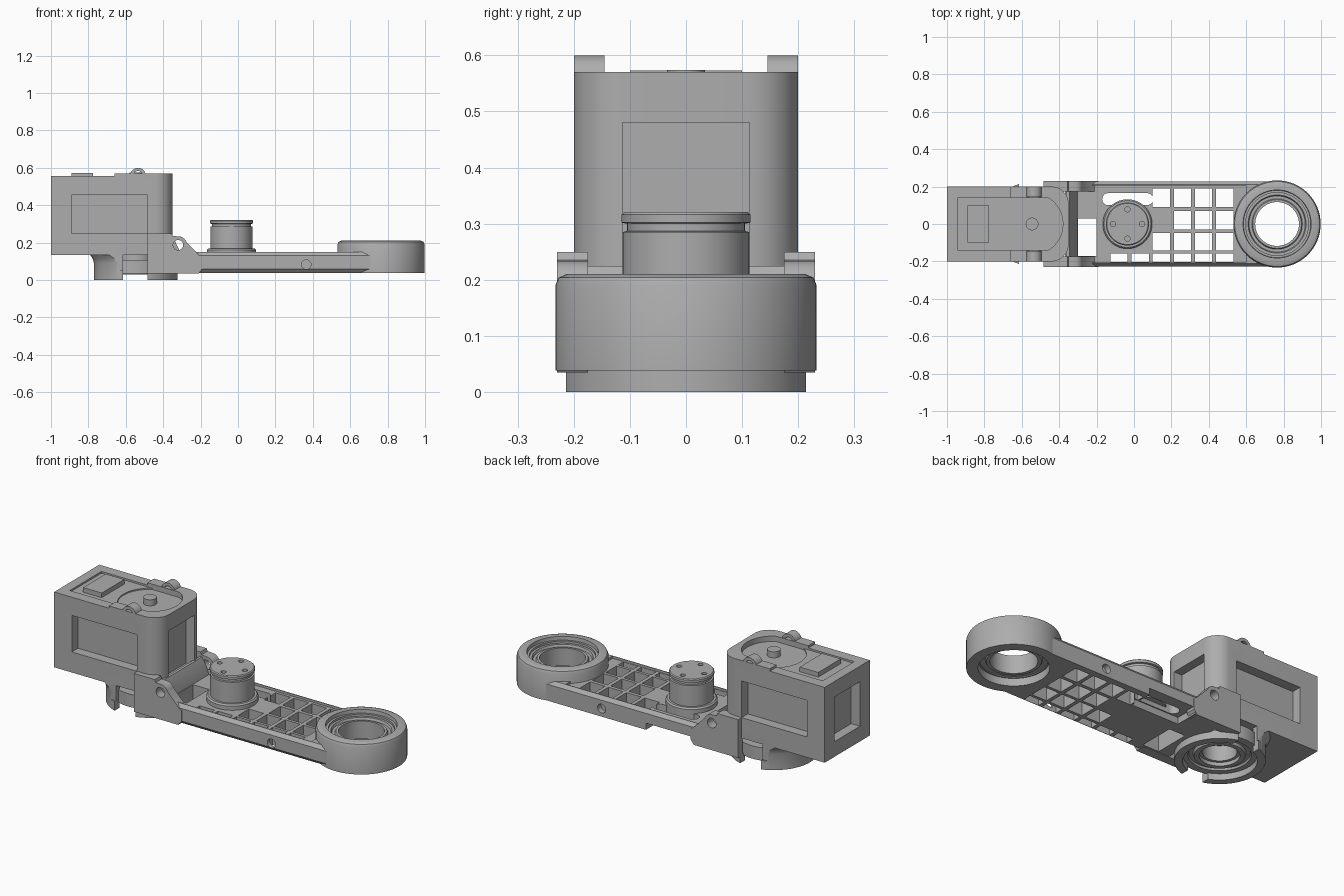
import bpy, bmesh, math
from mathutils import Vector

if "Cube" in bpy.data.objects:
    bpy.data.objects.remove(bpy.data.objects["Cube"])

grey = bpy.data.materials.new("neutral grey")
grey.use_nodes = True
colour = (0.42, 0.42, 0.42, 1)
grey.diffuse_color = colour
grey.node_tree.nodes["Principled BSDF"].inputs["Base Color"].default_value = colour


def finish(name, bm):
    bmesh.ops.recalc_face_normals(bm, faces=bm.faces)
    mesh = bpy.data.meshes.new(name)
    bm.to_mesh(mesh)
    bm.free()
    mesh.materials.append(grey)
    ob = bpy.data.objects.new(name, mesh)
    bpy.context.collection.objects.link(ob)
    return ob


def boxes(name, spans):
    """Separate boxes in one object, each given as x, y and z ranges."""
    bm = bmesh.new()
    for span in spans:
        made = bmesh.ops.create_cube(bm, size=1)["verts"]
        for v in made:
            v.co = Vector([(a + b) / 2 + c * (b - a) for c, (a, b) in zip(v.co, span)])
    return finish(name, bm)


def box(name, x, y, z):
    return boxes(name, [(x, y, z)])


def prism(name, outline, axis, low, high):
    """Outline extruded along x, y or z."""
    place = {"x": lambda a, b, c: (c, a, b), "y": lambda a, b, c: (a, c, b),
             "z": lambda a, b, c: (a, b, c)}[axis]
    bm = bmesh.new()
    face = bm.faces.new([bm.verts.new(place(a, b, low)) for a, b in outline])
    out = bmesh.ops.extrude_face_region(bm, geom=[face])["geom"]
    shift = Vector(place(0, 0, high - low))
    bmesh.ops.translate(bm, vec=shift, verts=[v for v in out if isinstance(v, bmesh.types.BMVert)])
    return finish(name, bm)


def circle(a, b, r, n=32, start=0, end=360):
    angles = [math.radians(start + (end - start) * i / n) for i in range(n + (end - start < 360))]
    return [(a + r * math.cos(t), b + r * math.sin(t)) for t in angles]


def rod(name, a, b, r, axis, low, high, n=32):
    return prism(name, circle(a, b, r, n), axis, low, high)


def lathe(name, profile, x, n=64):
    """Closed radius and height profile turned round an upright axis."""
    bm = bmesh.new()
    rings = []
    for i in range(n):
        t = math.tau * i / n
        rings.append([bm.verts.new((x + r * math.cos(t), r * math.sin(t), z)) for r, z in profile])
    for i in range(n):
        a, b = rings[i], rings[(i + 1) % n]
        for j in range(len(profile)):
            k = (j + 1) % len(profile)
            bm.faces.new((a[j], b[j], b[k], a[k]))
    return finish(name, bm)


def cut(ob, *cutters):
    for cutter in cutters:
        mod = ob.modifiers.new("cut", "BOOLEAN")
        mod.operation, mod.solver, mod.object = "DIFFERENCE", "EXACT", cutter
        bpy.context.view_layer.objects.active = ob
        bpy.ops.object.modifier_apply(modifier=mod.name)
        bpy.data.objects.remove(cutter)
    return ob


# Joint housing with rounded front corners and recessed windows
JOINT = -0.545
plan = [(-1, 0.2), (-1, -0.2)] + circle(-0.44, -0.11, 0.09, 10, -90, 0) + circle(-0.44, 0.11, 0.09, 10, 0, 90)
housing = prism("joint_housing", plan, "z", 0.135, 0.57)
recess = [(x, max(-0.14, min(0.14, y))) for x, y in circle(JOINT, 0, 0.165, 48)]
cut(housing,
    box("c", (-1.1, -0.66), (-0.3, 0.3), (0.557, 0.7)),
    box("c", (-0.945, -0.60), (-0.14, 0.14), (0.547, 0.7)),
    prism("c", recess, "z", 0.54, 0.7),
    box("c", (-0.89, -0.485), (-0.3, -0.145), (0.25, 0.455)),
    box("c", (-0.89, -0.485), (0.145, 0.3), (0.25, 0.455)),
    box("c", (-0.4, -0.2), (-0.113, 0.113), (0.2, 0.48)),
    box("c", (-1.1, -0.945), (-0.113, 0.113), (0.22, 0.47)))
box("top_pad", (-0.89, -0.775), (-0.1, 0.1), (0.53, 0.573))
rod("joint_shaft", JOINT, 0, 0.034, "z", 0.5, 0.574)

# Screw lugs on top of the housing
for side, low in (("right", -0.2), ("left", 0.145)):
    lug = rod(side + "_top_lug", -0.535, 0.558, 0.042, "y", low, low + 0.055)
    cut(lug, rod("c", -0.535, 0.558, 0.025, "y", low - 0.1, low + 0.2))

# Joint bearing and split collar below the housing
lathe("joint_bearing", [(0.1, 0.03), (0.125, 0.03), (0.13, 0.045), (0.15, 0.045), (0.155, 0.035),
                        (0.195, 0.035), (0.195, 0.107), (0.1, 0.107)], JOINT)
lathe("joint_spindle", [(0.085, 0.05), (0.105, 0.05), (0.105, 0.15), (0.085, 0.15)], JOINT)
collar = lathe("rear_collar", [(0.185, 0), (0.225, 0), (0.225, 0.09), (0.232, 0.115), (0.25, 0.14),
                               (0.185, 0.14)], JOINT)
cut(collar, box("c", (-0.615, 0), (-0.4, 0.4), (-0.1, 0.3)),
    box("c", (-1, 0), (0.2, 0.4), (0.05, 0.3)), box("c", (-1, 0), (-0.4, -0.2), (0.05, 0.3)))
collar = lathe("front_collar", [(0.18, 0), (0.222, 0), (0.222, 0.045), (0.18, 0.045)], JOINT)
cut(collar, box("c", (-1, -0.485), (-0.4, 0.4), (-0.1, 0.3)))

# Cheeks that join the arm to the joint
cheek_side = [(-0.485, 0.035), (-0.485, 0.25), (-0.355, 0.25), (-0.35, 0.235)]
cheek_side += circle(-0.32, 0.187, 0.047, 8, 80, 20)
cheek_side += [(-0.205, 0.13), (-0.19, 0.12), (-0.19, 0.06), (-0.21, 0.035)]
for side, low in (("right", -0.23), ("left", 0.175)):
    cheek = prism(side + "_cheek", cheek_side, "y", low, low + 0.055)
    cut(cheek, rod("c", -0.32, 0.187, 0.027, "y", low - 0.1, low + 0.1),
        rod("c", JOINT, 0, 0.2, "z", 0, 0.14, 64))
prism("cheek_ramp", [(-0.36, 0.05), (-0.36, 0.225), (-0.345, 0.225), (-0.3, 0.13), (-0.3, 0.05)],
      "y", -0.18, 0.18)

# Lattice arm with shallow tray
END = 0.765
section = [(-0.205, 0.038), (-0.226, 0.06), (-0.226, 0.13), (-0.21, 0.15), (0.21, 0.15),
           (0.226, 0.13), (0.226, 0.038)]
arm = prism("lattice_arm", section, "x", -0.37, END, )
openings = []
rows = [(0.09, 0.19), (-0.03, 0.07), (-0.142, -0.047), (-0.203, -0.158)]
for i, y in enumerate(rows):
    for k in range(-2 if i == 3 else 0, 4):
        if (i, k) != (1, 0):
            x = 0.1 + 0.113 * k
            openings.append(((x, x + 0.092), y, (0, 0.3)))
slot = circle(0.07, 0.133, 0.032, 10, -90, 90) + circle(-0.138, 0.133, 0.032, 10, 90, 270)
cut(arm,
    box("c", (-0.5, 0.6), (-0.206, 0.206), (0.137, 0.3)),
    rod("c", END, 0, 0.2, "z", -0.1, 0.4, 64),
    boxes("c", openings),
    prism("c", slot, "z", -0.1, 0.3),
    box("c", (-0.3, -0.2), (-0.17, 0.03), (0, 0.3)),
    box("c", (-0.2, 0.09), (0.095, 0.3), (0, 0.075)),
    rod("c", 0.365, 0.083, 0.025, "y", -0.3, -0.195),
    rod("c", 0.365, 0.083, 0.025, "y", 0.195, 0.3))

# End ring with seated bearing
lathe("end_ring", [(0.175, 0.038), (0.233, 0.038), (0.233, 0.19), (0.227, 0.204), (0.213, 0.21),
                   (0.182, 0.21), (0.18, 0.19), (0.168, 0.19), (0.168, 0.08), (0.175, 0.08)], END)
lathe("end_bearing", [(0.117, 0.075), (0.135, 0.075), (0.14, 0.085), (0.17, 0.085), (0.17, 0.178),
                      (0.155, 0.178), (0.15, 0.165), (0.135, 0.165), (0.13, 0.175), (0.117, 0.175)], END)

# Round output hub with groove and four screw holes
HUB = -0.035
hub = lathe("output_hub", [(0.001, 0.1), (0.132, 0.1), (0.132, 0.16), (0.125, 0.168), (0.113, 0.168),
                           (0.113, 0.285), (0.105, 0.287), (0.105, 0.3), (0.115, 0.302), (0.115, 0.316),
                           (0.11, 0.321), (0.001, 0.321)], HUB)
for dx, dy in ((1, 0), (-1, 0), (0, 1), (0, -1)):
    cut(hub, rod("c", HUB + 0.078 * dx, 0.078 * dy, 0.014, "z", 0.28, 0.4, 20))

# Smooth round faces, keep edges crisp
for ob in bpy.context.collection.objects:
    if ob.type == "MESH":
        bpy.ops.object.select_all(action="DESELECT")
        ob.select_set(True)
        bpy.context.view_layer.objects.active = ob
        bpy.ops.object.shade_smooth_by_angle(angle=math.radians(30))
